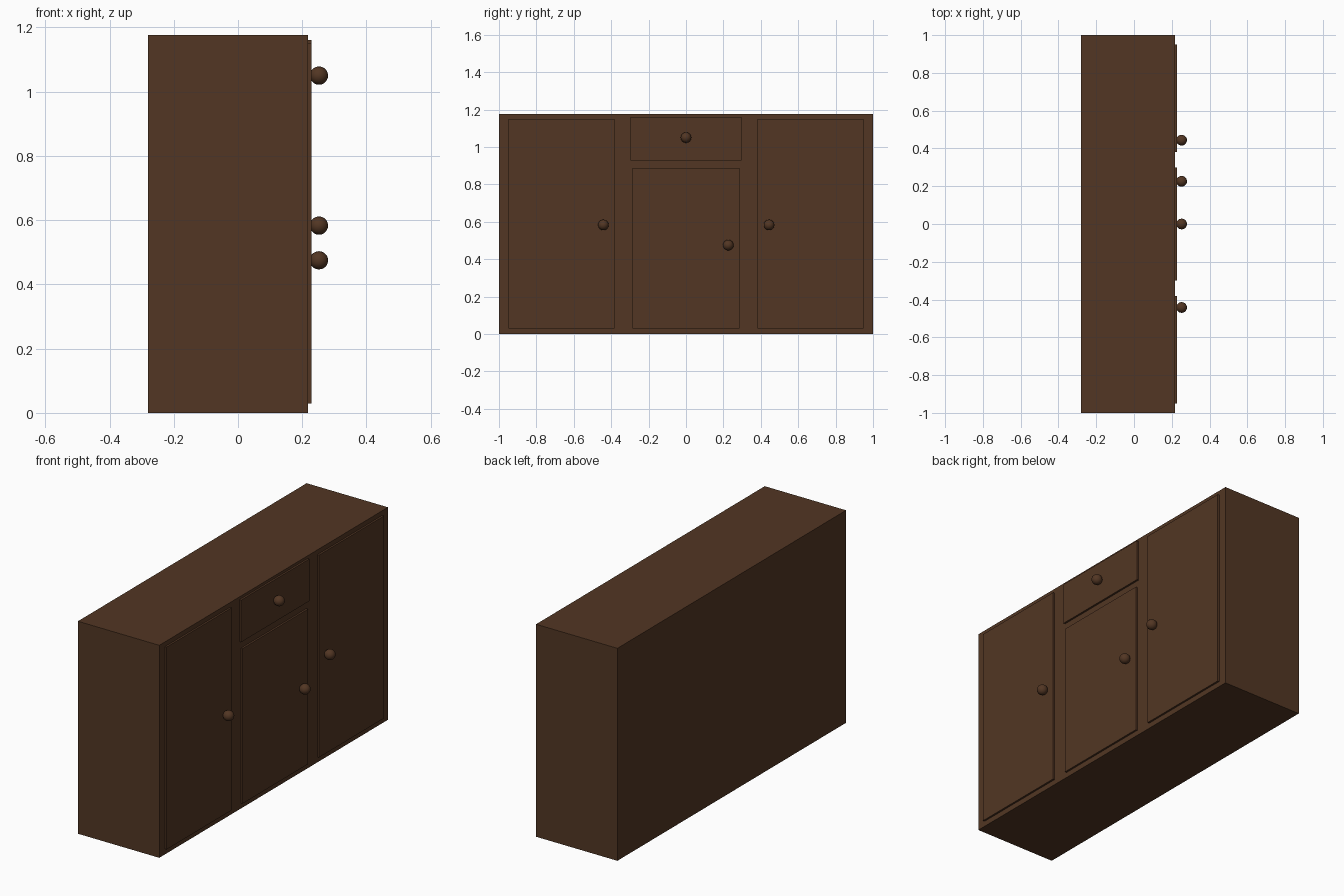
import bpy
import math

if "Cube" in bpy.data.objects:
    bpy.data.objects.remove(bpy.data.objects["Cube"])

wood = bpy.data.materials.new("dark_wood")
wood.diffuse_color = (0.085, 0.037, 0.017, 1)
wood.use_nodes = True
wood.node_tree.nodes["Principled BSDF"].inputs["Base Color"].default_value = wood.diffuse_color


def box(name, x, y, z):
    """Box from (min, max) ranges on each axis."""
    bpy.ops.mesh.primitive_cube_add(size=1, location=[sum(r) / 2 for r in (x, y, z)])
    ob = bpy.context.object
    ob.name = name
    ob.scale = [r[1] - r[0] for r in (x, y, z)]
    bpy.ops.object.transform_apply(location=False, rotation=False, scale=True)
    ob.data.materials.append(wood)
    return ob


def knob(name, y, z):
    """Round knob on the +x face, pole pointing outwards."""
    bpy.ops.mesh.primitive_uv_sphere_add(segments=16, ring_count=10, radius=0.0285,
                                         location=(0.252, y, z),
                                         rotation=(0, math.pi / 2, 0))
    ob = bpy.context.object
    ob.name = name
    bpy.ops.object.shade_smooth()
    ob.data.materials.append(wood)


# Cabinet body
box("cabinet_body", (-0.28, 0.218), (-1, 1), (0, 1.176))

# Raised fronts: name, y range, z range, knob position (y, z)
fronts = [
    ("left_door", (-0.95, -0.382), (0.03, 1.15), (-0.442, 0.583)),
    ("right_door", (0.382, 0.95), (0.03, 1.15), (0.444, 0.583)),
    ("middle_door", (-0.287, 0.287), (0.03, 0.888), (0.226, 0.475)),
    ("drawer_front", (-0.298, 0.298), (0.928, 1.161), (0, 1.05)),
]
for name, y, z, k in fronts:
    box(name, (0.21, 0.2285), y, z)
    knob(name + "_knob", *k)
